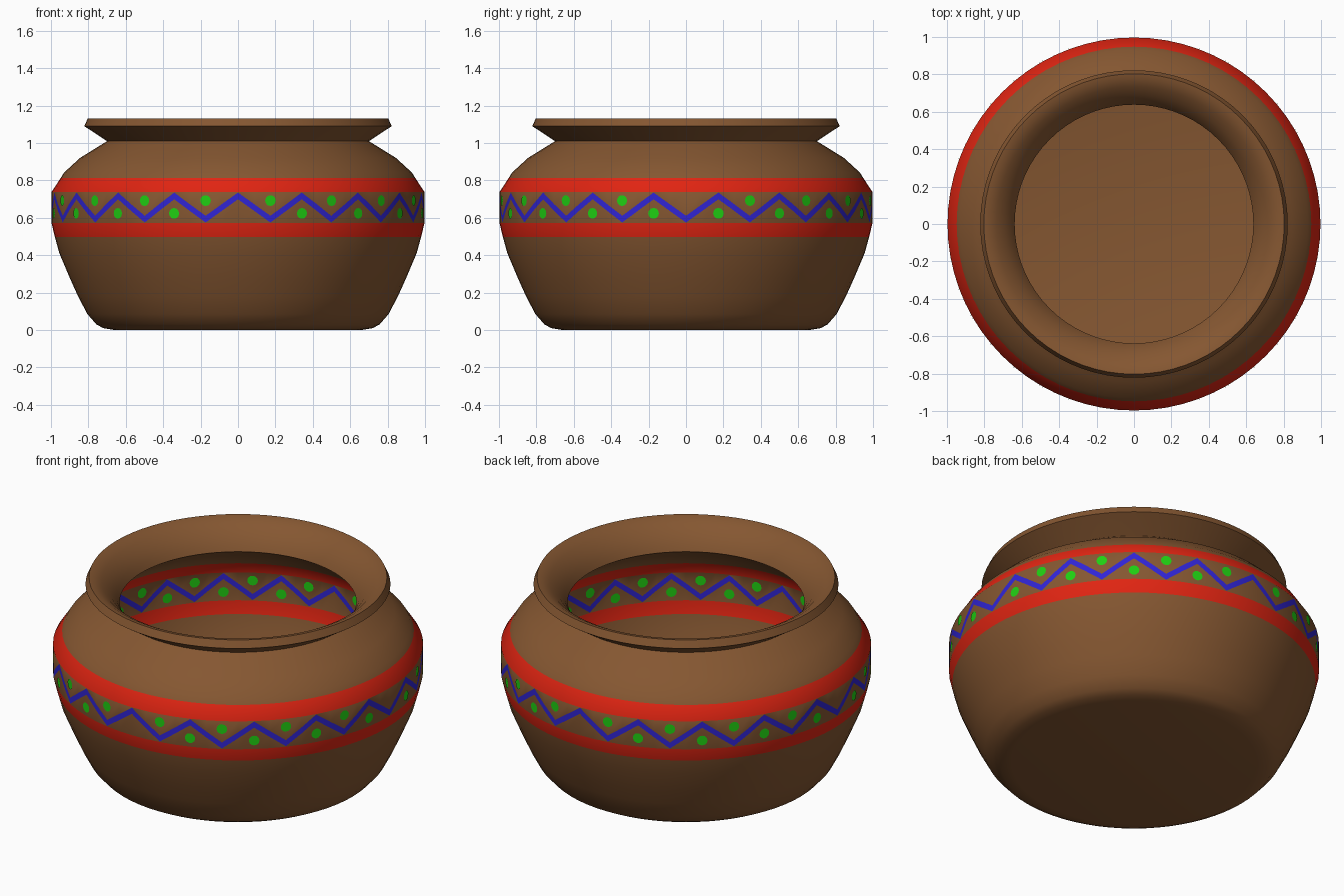
import bpy, bmesh, math

if "Cube" in bpy.data.objects:
    bpy.data.objects.remove(bpy.data.objects["Cube"])

SEG = 72            # sides of the turned body (two per 10 degrees)
PERIOD = 20         # degrees per zigzag wave, a peak facing the front
R_OUT, R_IN = 0.997, 0.905


def material(name, rgb):
    m = bpy.data.materials.new(name)
    m.diffuse_color = (*rgb, 1)
    m.use_nodes = True
    m.node_tree.nodes["Principled BSDF"].inputs["Base Color"].default_value = m.diffuse_color
    return m


clay = material("brown_clay", (0.235, 0.095, 0.031))
red = material("red_paint", (0.75, 0.018, 0.006))
blue = material("blue_paint", (0.030, 0.018, 0.66))
green = material("green_paint", (0.014, 0.62, 0.006))
BROWN, RED, BLUE = 0, 1, 2


def zigzag(deg):
    """1 at a wave peak, -1 at a valley."""
    t = abs((deg + 90 + PERIOD / 2) % PERIOD - PERIOD / 2) / (PERIOD / 2)
    return 1 - 2 * t


def finish(bm, name, mats, smooth=40):
    me = bpy.data.meshes.new(name)
    bm.to_mesh(me)
    bm.free()
    ob = bpy.data.objects.new(name, me)
    bpy.context.collection.objects.link(ob)
    for m in mats:
        me.materials.append(m)
    bpy.ops.object.select_all(action='DESELECT')
    ob.select_set(True)
    bpy.context.view_layer.objects.active = ob
    bpy.ops.object.shade_smooth_by_angle(angle=math.radians(smooth))
    return ob


# Painted belt rows: (radius, height, wave height, colour of the strip above)
def belt(r, r_low, r_high):
    return [(r_low, 0.497, 0, RED), (r, 0.572, 0, BROWN),
            (r, 0.637, 0.062, BLUE), (r, 0.673, 0.062, BROWN),
            (r, 0.738, 0, RED), (r_high, 0.813, 0, BROWN)]


def plain(points):
    return [(r, z, 0, BROWN) for r, z in points]


outer = (plain([(0.66, 0), (0.72, 0.01), (0.757, 0.03), (0.805, 0.085),
                (0.855, 0.18), (0.90, 0.28), (0.955, 0.41)])
         + belt(R_OUT, 0.979, 0.948)
         + plain([(0.93, 0.842), (0.845, 0.92), (0.70, 1.01)]))
lip = plain([(0.76, 1.05), (0.822, 1.09), (0.803, 1.132), (0.775, 1.127),
             (0.735, 1.105), (0.69, 1.065), (0.655, 1.02), (0.638, 0.985)])
# Inside wall, listed upwards and then reversed so the profile runs back down
inner_up = (plain([(0.64, 0.06), (0.70, 0.075), (0.76, 0.13), (0.82, 0.27),
                   (0.87, 0.41)])
            + belt(R_IN, 0.89, 0.86)
            + plain([(0.84, 0.845), (0.77, 0.90)]))
inner = []
for i in range(len(inner_up) - 1, -1, -1):
    r, z, wave, _ = inner_up[i]
    inner.append((r, z, wave, inner_up[i - 1][3] if i else BROWN))

# Turned pot body: walls, lip and floor in one closed skin
profile = outer + lip + inner
bm = bmesh.new()
rings = []
for r, z, wave, _ in profile:
    ring = []
    for s in range(SEG):
        deg = s * 360 / SEG
        a = math.radians(deg)
        ring.append(bm.verts.new((r * math.cos(a), r * math.sin(a),
                                  z + wave * zigzag(deg))))
    rings.append(ring)
for i in range(len(rings) - 1):
    a, b = rings[i], rings[i + 1]
    for s in range(SEG):
        n = (s + 1) % SEG
        bm.faces.new((a[s], a[n], b[n], b[s])).material_index = profile[i][3]
bm.faces.new(rings[0][::-1])     # underside
bm.faces.new(rings[-1])          # inside floor
finish(bm, "pot_body", [clay, red, blue])


# Green dots wrapped on the belt: above each valley and below each peak
def dots(name, radius, inward):
    bm = bmesh.new()
    for k in range(36):
        deg = -90 + k * PERIOD / 2
        if k % 9 == 0:           # the four quarter points stay plain
            continue
        z0 = 0.624 if k % 2 == 0 else 0.692
        ring = []
        for j in range(12):
            t = j * math.tau / 12
            a = math.radians(deg) + 0.029 * math.cos(t) / radius
            ring.append(bm.verts.new((radius * math.cos(a), radius * math.sin(a),
                                      z0 + 0.029 * math.sin(t))))
        bm.faces.new(ring[::-1] if inward else ring)
    return finish(bm, name, [green])


dots("outer_dots", R_OUT + 0.003, False)
dots("inner_dots", R_IN - 0.004, True)
